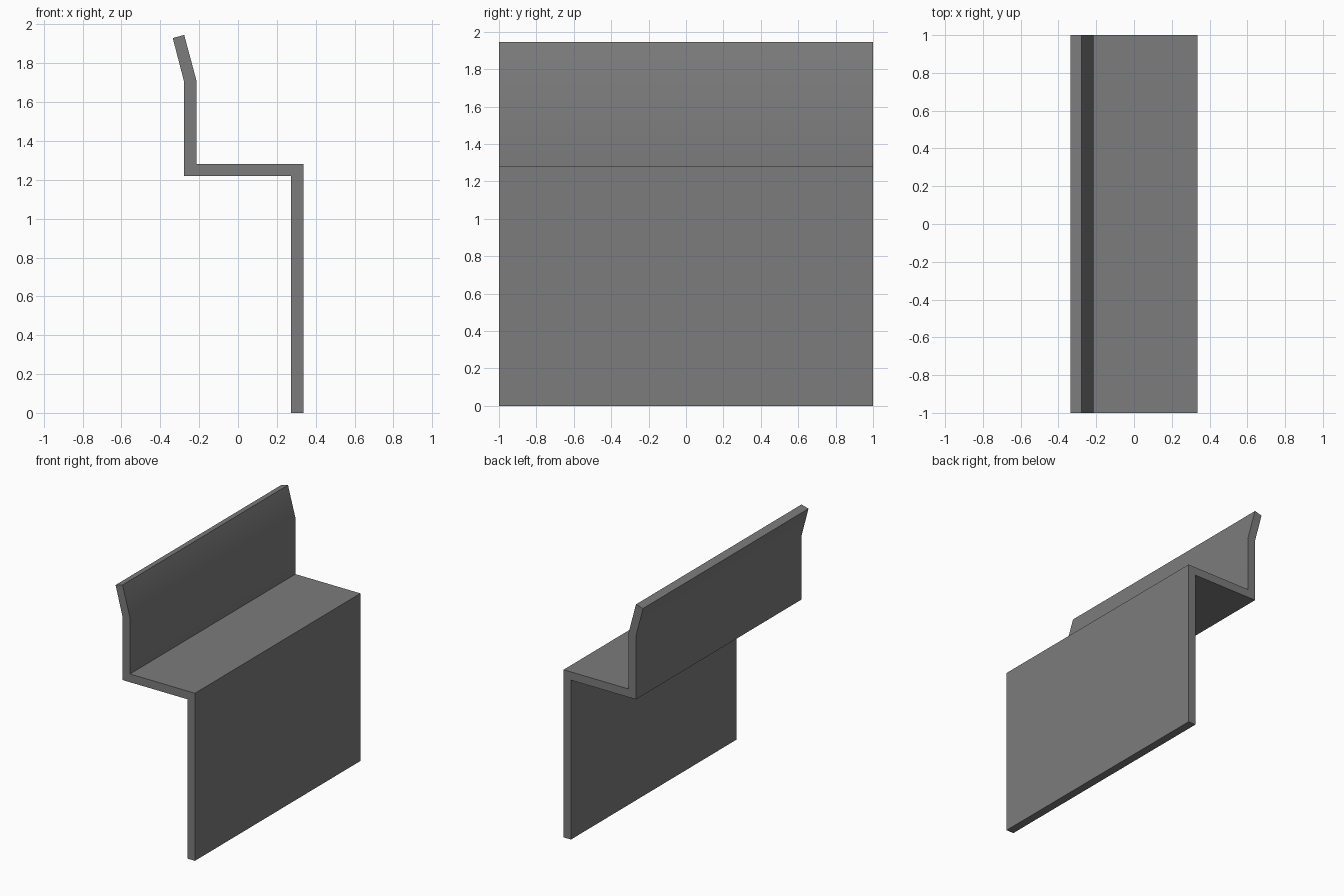
import bpy
import bmesh
from mathutils import Vector

cube = bpy.data.objects.get("Cube")
if cube:
    bpy.data.objects.remove(cube, do_unlink=True)

# Plain grey finish
grey = bpy.data.materials.new("mid_grey")
grey.use_nodes = True
colour = (0.2, 0.2, 0.2, 1)
grey.diffuse_color = colour
grey.node_tree.nodes["Principled BSDF"].inputs["Base Color"].default_value = colour

# Cross-section of the folded sheet: lower leg, flat step, upright, tilted lip
profile = [
    (0.273, 0), (0.336, 0), (0.336, 1.282), (-0.214, 1.282), (-0.214, 1.711),
    (-0.277, 1.946), (-0.336, 1.93), (-0.277, 1.703), (-0.277, 1.219), (0.273, 1.219),
]

# Extrude the section along the full length
bm = bmesh.new()
section = bm.faces.new([bm.verts.new((x, -1, z)) for x, z in profile])
extruded = bmesh.ops.extrude_face_region(bm, geom=[section], use_keep_orig=True)
end_verts = [g for g in extruded["geom"] if isinstance(g, bmesh.types.BMVert)]
bmesh.ops.translate(bm, verts=end_verts, vec=Vector((0, 2, 0)))
bmesh.ops.recalc_face_normals(bm, faces=bm.faces)

mesh = bpy.data.meshes.new("folded_bracket")
bm.to_mesh(mesh)
bm.free()
mesh.materials.append(grey)
bracket = bpy.data.objects.new("folded_bracket", mesh)
bpy.context.collection.objects.link(bracket)

# Soften only the shallow bend of the lip
bpy.ops.object.select_all(action="DESELECT")
bracket.select_set(True)
bpy.context.view_layer.objects.active = bracket
bpy.ops.object.shade_smooth_by_angle()
